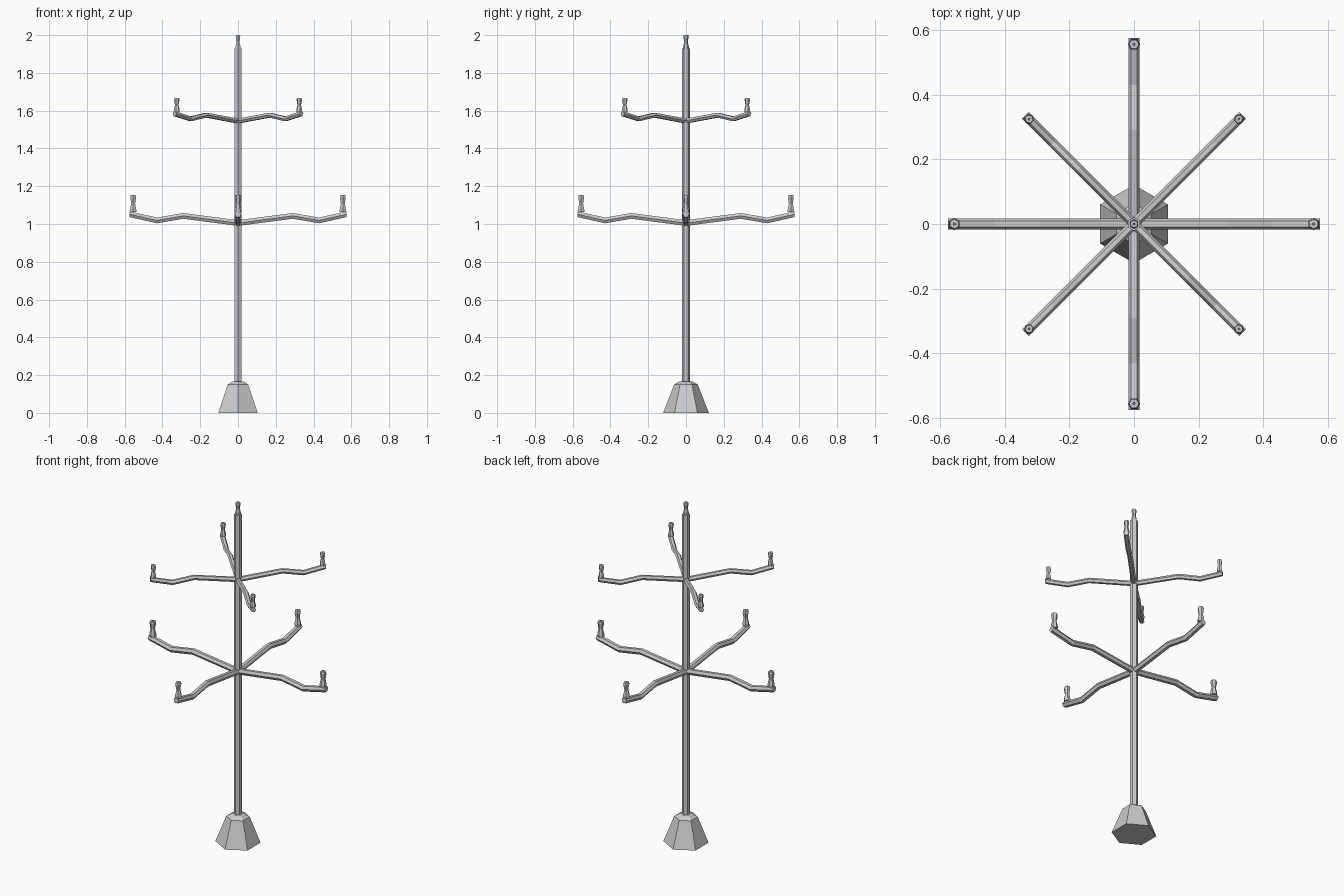
import bpy, bmesh
from math import pi, cos, sin
from mathutils import Matrix, Vector

if "Cube" in bpy.data.objects:
    bpy.data.objects.remove(bpy.data.objects["Cube"])

metal = bpy.data.materials.new("grey metal")
metal.use_nodes = True
colour = (0.6, 0.6, 0.6, 1)
metal.diffuse_color = colour
metal.node_tree.nodes["Principled BSDF"].inputs["Base Color"].default_value = colour


def skin(name, rings, matrix=Matrix()):
    """Bridge a list of equal rings of points and cap both ends."""
    bm = bmesh.new()
    loops = [[bm.verts.new(p) for p in ring] for ring in rings]
    n = len(loops[0])
    for a, b in zip(loops, loops[1:]):
        for i in range(n):
            j = (i + 1) % n
            bm.faces.new((a[i], a[j], b[j], b[i]))
    bm.faces.new(loops[0])
    bm.faces.new(loops[-1])
    bmesh.ops.recalc_face_normals(bm, faces=bm.faces)
    mesh = bpy.data.meshes.new(name)
    bm.to_mesh(mesh)
    bm.free()
    mesh.materials.append(metal)
    obj = bpy.data.objects.new(name, mesh)
    obj.matrix_world = matrix
    bpy.context.collection.objects.link(obj)


def lathe(name, profile, matrix=Matrix(), sides=6):
    """Six-sided turned part with corners facing front and back."""
    angles = [pi / 2 + 2 * pi * i / sides for i in range(sides)]
    skin(name, [[Vector((r * cos(a), r * sin(a), z)) for a in angles]
                for r, z in profile], matrix)


def arm(name, matrix):
    """Wavy six-sided bar running outwards along x."""
    path = [(0, 0), (0.29, 0.038), (0.43, 0.014), (0.575, 0.047)]
    angles = [2 * pi * i / 6 for i in range(6)]
    skin(name, [[Vector((x, 0.0175 * cos(a), z + 0.0175 * sin(a))) for a in angles]
                for x, z in path], matrix)


# Waisted candle cup with a shallow recess in the rim
CUP = [(0.019, 0), (0.019, 0.014), (0.012, 0.045), (0.018, 0.078),
       (0.015, 0.09), (0.004, 0.09), (0.003, 0.075)]

# Foot and pole
lathe("base", [(0.121, 0), (0.063, 0.15), (0.035, 0.166)])
lathe("pole", [(0.021, 0.15), (0.021, 1.93)])
lathe("top_cup", CUP, Matrix.Translation((0, 0, 1.93)) @ Matrix.Scale(0.78, 4))

# Two tiers of four arms, the upper one smaller and turned by an eighth
for tier, height, size, turn in (("lower", 1.005, 1, 0), ("upper", 1.545, 0.826, pi / 4)):
    for k in range(4):
        place = (Matrix.Translation((0, 0, height)) @ Matrix.Rotation(turn + k * pi / 2, 4, "Z")
                 @ Matrix.Scale(size, 4))
        arm(f"{tier}_arm_{k + 1}", place)
        lathe(f"{tier}_cup_{k + 1}", CUP, place @ Matrix.Translation((0.555, 0, 0.058)))
